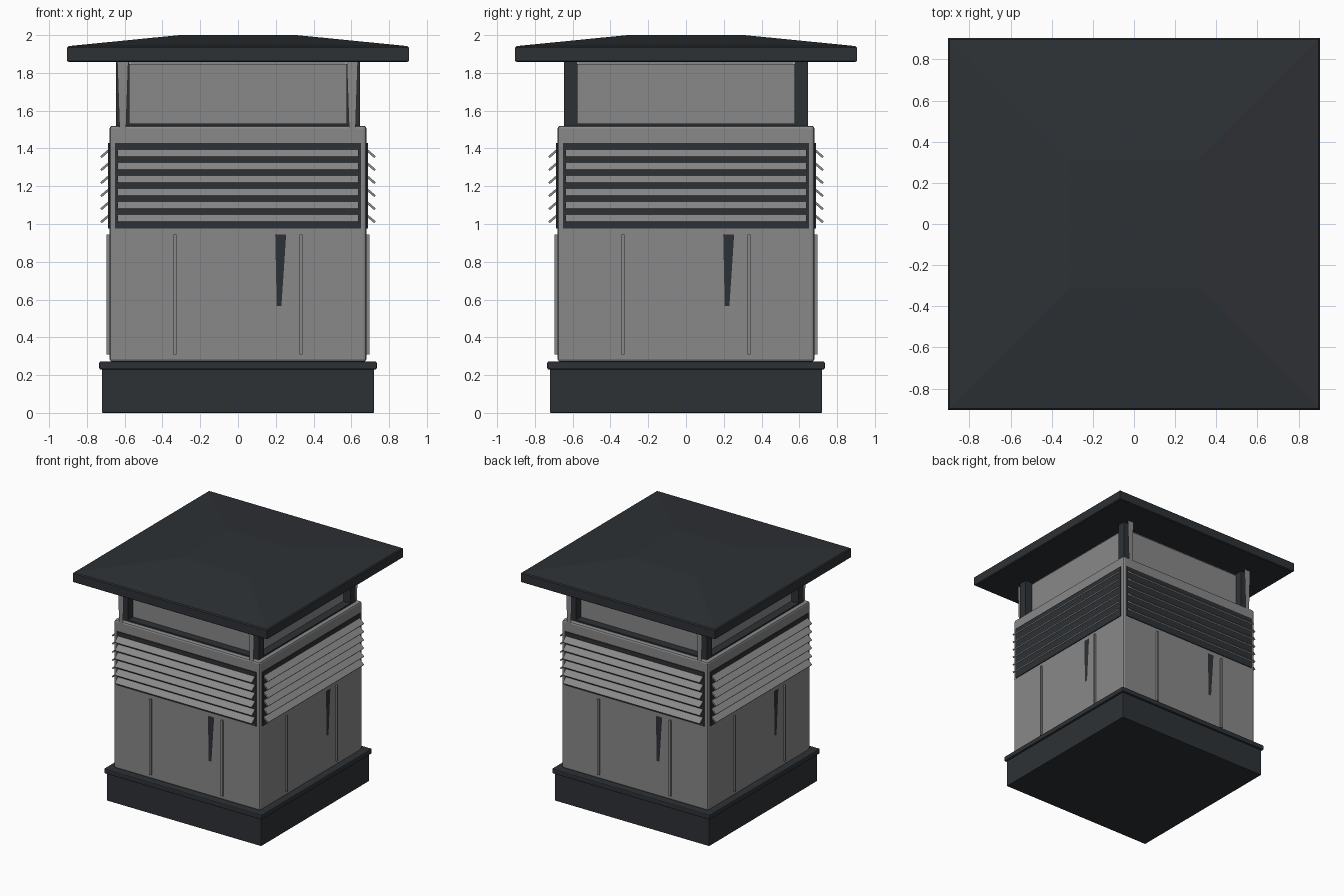
import bpy, bmesh, math
from mathutils import Matrix, Vector

if "Cube" in bpy.data.objects:
    bpy.data.objects.remove(bpy.data.objects["Cube"])


def material(name, rgb):
    m = bpy.data.materials.new(name)
    m.diffuse_color = (*rgb, 1)
    m.use_nodes = True
    m.node_tree.nodes["Principled BSDF"].inputs["Base Color"].default_value = m.diffuse_color
    return m


DARK = material("dark_metal", (0.027, 0.031, 0.035))
GREY = material("grey_metal", (0.25, 0.25, 0.25))


def finish(name, bm, mat, bevel=0.0):
    bmesh.ops.recalc_face_normals(bm, faces=bm.faces)
    me = bpy.data.meshes.new(name)
    bm.to_mesh(me)
    bm.free()
    me.materials.append(mat)
    ob = bpy.data.objects.new(name, me)
    bpy.context.collection.objects.link(ob)
    if bevel:
        mod = ob.modifiers.new("bevel", 'BEVEL')
        mod.width, mod.segments = bevel, 2
    return ob


def add_box(bm, x0, x1, y0, y1, z0, z1, rot=None):
    c = Vector(((x0 + x1) / 2, (y0 + y1) / 2, (z0 + z1) / 2))
    m = Matrix.Translation(c)
    if rot is not None:
        m = m @ rot
    m = m @ Matrix.Diagonal((x1 - x0, y1 - y0, z1 - z0, 1))
    bmesh.ops.create_cube(bm, size=1, matrix=m)


def block(name, half, z0, z1, mat, bevel=0.0):
    bm = bmesh.new()
    add_box(bm, -half, half, -half, half, z0, z1)
    return finish(name, bm, mat, bevel)


def add_streak(bm, top, bottom, z_top, z_bot, y):
    # tapered flat drip; top and bottom are x ranges
    pts = [(top[0], z_top), (top[1], z_top), (bottom[1], z_bot), (bottom[0], z_bot)]
    bm.faces.new([bm.verts.new((x, y, z)) for x, z in pts])


def four_sides(name, build, mat, bevel=0.0):
    # build the front part, then turn copies onto all four faces
    for side, k in (("front", 0), ("right", 1), ("back", 2), ("left", 3)):
        bm = bmesh.new()
        build(bm)
        bm.transform(Matrix.Rotation(k * math.pi / 2, 4, 'Z'))
        finish(f"{name}_{side}", bm, mat, bevel)


# base and main housing
block("plinth", 0.72, 0, 0.23, DARK, 0.004)
block("base_flange", 0.735, 0.23, 0.272, DARK, 0.008)
block("housing", 0.68, 0.27, 1.52, GREY, 0.015)
block("top_deck", 0.645, 1.515, 1.531, DARK)
block("neck", 0.578, 1.525, 1.847, GREY)
block("neck_collar", 0.57, 1.845, 1.87, GREY)

# louvre backing and tilted slats
four_sides("louvre_panel",
           lambda bm: add_box(bm, -0.65, 0.65, -0.687, -0.66, 0.977, 1.43), DARK)


def slats(bm):
    tilt = Matrix.Rotation(math.radians(-49), 4, 'X')
    for i in range(6):
        z = 1.375 - 0.069 * i
        add_box(bm, -0.638, 0.638, -0.707, -0.695, z - 0.032, z + 0.032, tilt)


four_sides("louvre_slats", slats, GREY)


# panel seams and drips on the lower walls
def seams(bm):
    for x in (-0.333, 0.333):
        add_box(bm, x - 0.008, x + 0.008, -0.695, -0.67, 0.308, 0.945)


four_sides("panel_seams", seams, GREY)
four_sides("dark_drip",
           lambda bm: add_streak(bm, (0.197, 0.255), (0.205, 0.23), 0.945, 0.567, -0.682), DARK)

# corner posts
bm = bmesh.new()
for sx in (-0.61, 0.61):
    for sy in (-0.61, 0.61):
        add_box(bm, sx - 0.035, sx + 0.035, sy - 0.035, sy + 0.035, 1.515, 1.87)
finish("corner_posts", bm, DARK)

# thin tapered strips in front of and behind the posts
bm = bmesh.new()
for y in (-0.685, 0.685):
    s = 1 if y < 0 else -1
    for x in (-0.61, 0.605):
        add_streak(bm, (s * x - 0.03, s * x + 0.03), (s * x - 0.017, s * x + 0.017), 1.87, 1.49, y)
finish("post_strips", bm, GREY)

# roof cap: square slab rising to a shallow flat-topped hip
bm = bmesh.new()
rings = []
for h, z in ((0.897, 1.858), (0.905, 1.864), (0.905, 1.934), (0.897, 1.942), (0.31, 2.0)):
    rings.append([bm.verts.new((sx * h, sy * h, z))
                  for sx, sy in ((-1, -1), (1, -1), (1, 1), (-1, 1))])
for a, b in zip(rings, rings[1:]):
    for i in range(4):
        j = (i + 1) % 4
        bm.faces.new((a[i], a[j], b[j], b[i]))
bm.faces.new(rings[0])
bm.faces.new(rings[-1])
finish("roof_cap", bm, DARK)
